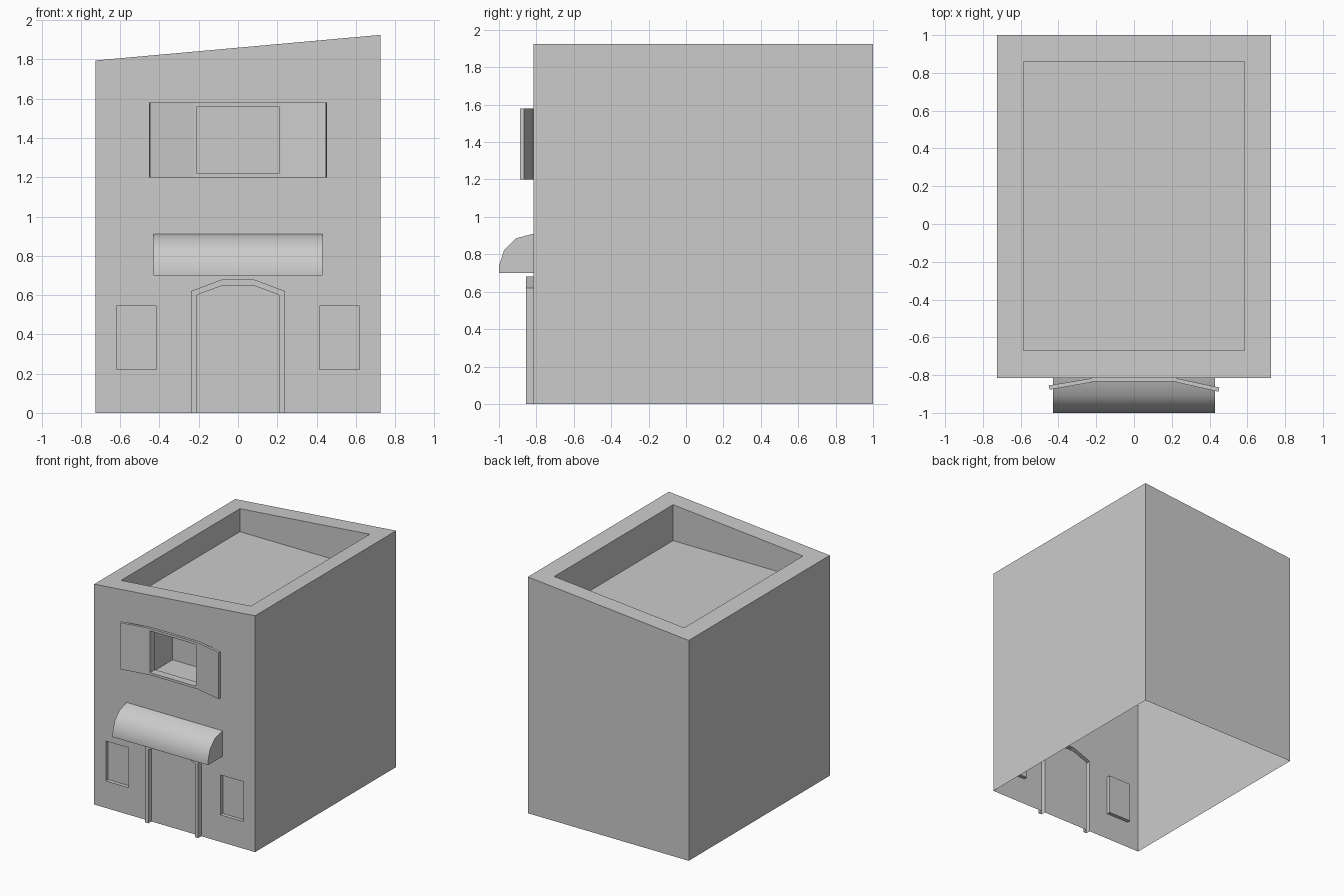
import bpy, bmesh, math
from mathutils import Matrix, Vector

if "Cube" in bpy.data.objects:
    bpy.data.objects.remove(bpy.data.objects["Cube"])


def finish(bm, name):
    bmesh.ops.recalc_face_normals(bm, faces=bm.faces)
    mesh = bpy.data.meshes.new(name)
    bm.to_mesh(mesh)
    bm.free()
    obj = bpy.data.objects.new(name, mesh)
    bpy.context.collection.objects.link(obj)
    return obj


def loop(bm, xz, y):
    return [bm.verts.new((x, y, z)) for x, z in xz]


def strip(bm, a, b, closed=True):
    """Join two matching vertex rows with quads."""
    n = len(a)
    for i in range(n if closed else n - 1):
        j = (i + 1) % n
        bm.faces.new((a[i], a[j], b[j], b[i]))


def rect(x0, x1, z0, z1):
    return [(x0, z0), (x1, z0), (x1, z1), (x0, z1)]


def prism(name, profile, axis_from, axis_to, to_vec):
    bm = bmesh.new()
    a = [bm.verts.new(to_vec(p, axis_from)) for p in profile]
    b = [bm.verts.new(to_vec(p, axis_to)) for p in profile]
    bm.faces.new(a)
    bm.faces.new(b)
    strip(bm, a, b)
    return finish(bm, name)


W, FRONT, BACK = 0.725, -0.815, 1.0
ZL, ZR = 1.795, 1.925


def roof_z(x):
    return ZL + (ZR - ZL) * (x + W) / (2 * W)


# House shell: open underneath, door surround and window recesses in the front wall
bm = bmesh.new()
door_out = [(-.24, 0), (-.24, .62), (-.08, .68), (.08, .68), (.24, .62), (.24, 0)]
door_in = [(-.21, 0), (-.21, .60), (-.075, .65), (.075, .65), (.21, .60), (.21, 0)]
door = loop(bm, door_out, FRONT)
fl, fr, ftr, ftl = loop(bm, [(-W, 0), (W, 0), (W, ZR), (-W, ZL)], FRONT)
bl, br, btr, btl = loop(bm, [(-W, 0), (W, 0), (W, ZR), (-W, ZL)], BACK)

outline = [fl] + door + [fr, ftr, ftl]
holes = [(rect(-.62, -.415, .22, .545), -.785),
         (rect(.415, .62, .22, .545), -.785),
         (rect(-.225, .225, 1.2, 1.58), -.52)]
rims = [loop(bm, shape, FRONT) for shape, _ in holes]
edges = []
for ring in [outline] + rims:
    edges += [bm.edges.new((ring[i], ring[i - 1])) for i in range(len(ring))]
bmesh.ops.triangle_fill(bm, edges=edges, use_beauty=True, normal=(0, -1, 0))

# Window recesses
for rim, (shape, depth) in zip(rims, holes):
    inner = loop(bm, shape, depth)
    strip(bm, rim, inner)
    bm.faces.new(inner)

# Raised door surround and flush door
surround = loop(bm, door_out, FRONT - .04)
lip = loop(bm, door_in, FRONT - .04)
panel = loop(bm, door_in, FRONT)
for a, b in ((door, surround), (surround, lip), (lip, panel)):
    strip(bm, a, b, closed=False)
bm.faces.new(panel)

# Side and back walls
for quad in ((fr, br, btr, ftr), (br, bl, btl, btr), (bl, fl, ftl, btl)):
    bm.faces.new(quad)

# Sloped parapet and sunken flat roof
corners = [(-.585, -.67), (.585, -.67), (.585, .86), (-.585, .86)]
rim = [bm.verts.new((x, y, roof_z(x))) for x, y in corners]
floor = [bm.verts.new((x, y, 1.62)) for x, y in corners]
strip(bm, [ftl, ftr, btr, btl], rim)
strip(bm, rim, floor)
bm.faces.new(floor)
finish(bm, "house_shell")

# Upper window frame
bm = bmesh.new()
outer, inner = rect(-.225, .225, 1.2, 1.58), rect(-.208, .208, 1.22, 1.56)
rows = [loop(bm, s, y) for s, y in
        ((outer, -.835), (inner, -.835), (inner, -.77), (outer, -.77))]
for i in range(4):
    strip(bm, rows[i], rows[(i + 1) % 4])
finish(bm, "window_frame")

# Open shutters, one slightly wider open than the other
for name, side, tip in (("left_shutter", -1, -.855), ("right_shutter", 1, -.866)):
    plan = [(side * .225, -.817), (side * .452, tip),
            (side * .447, tip - .022), (side * .225, -.838)]
    prism(name, plan, 1.2, 1.58, lambda p, z: Vector((p[0], p[1], z)))

# Rounded awning above the door
profile = [(FRONT, .91), (-.908, .886), (-.973, .822), (-1, .737), (-1, .70), (FRONT, .70)]
awning = prism("awning", profile, -.43, .43, lambda p, x: Vector((x, p[0], p[1])))
bpy.context.view_layer.objects.active = awning
awning.select_set(True)
bpy.ops.object.shade_smooth_by_angle(angle=math.radians(40))
